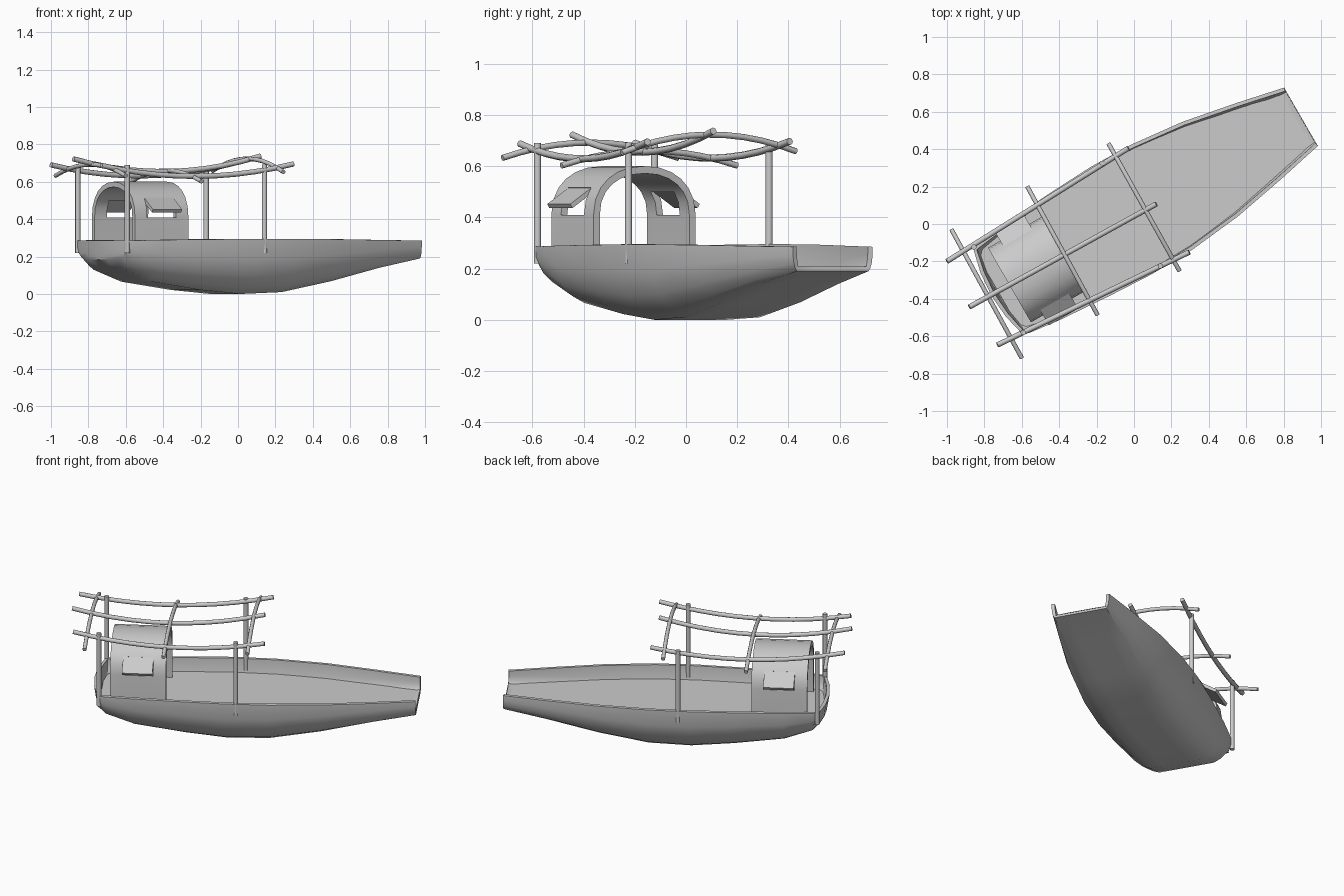
import bpy, bmesh, math
from mathutils import Matrix

if "Cube" in bpy.data.objects:
    bpy.data.objects.remove(bpy.data.objects["Cube"])

TURN = Matrix.Rotation(math.radians(30), 4, 'Z')   # whole boat sits at 30 degrees
V0 = 0.05                                          # boat centre line


def mesh_from_quads(name, quads, thickness=0, smooth=35):
    bm = bmesh.new()
    for q in quads:
        bm.faces.new([bm.verts.new(p) for p in q])
    bmesh.ops.remove_doubles(bm, verts=bm.verts, dist=0.0005)
    bmesh.ops.recalc_face_normals(bm, faces=bm.faces)
    me = bpy.data.meshes.new(name)
    bm.to_mesh(me)
    bm.free()
    ob = bpy.data.objects.new(name, me)
    bpy.context.collection.objects.link(ob)
    ob.matrix_world = TURN
    if thickness:
        mod = ob.modifiers.new("thickness", 'SOLIDIFY')
        mod.thickness = thickness
        mod.offset = -1
    bpy.ops.object.select_all(action='DESELECT')
    ob.select_set(True)
    bpy.context.view_layer.objects.active = ob
    if thickness:
        bpy.ops.object.modifier_apply(modifier="thickness")
    bpy.ops.object.shade_smooth_by_angle(angle=math.radians(smooth))
    return ob


def pole(name, a, b, bend=0, radius=0.014):
    """Round pole from a to b, bent up or down in the middle."""
    cu = bpy.data.curves.new(name, 'CURVE')
    cu.dimensions = '3D'
    cu.bevel_depth = radius
    cu.bevel_resolution = 2
    cu.use_fill_caps = True
    n = 11 if bend else 2
    sp = cu.splines.new('POLY')
    sp.points.add(n - 1)
    for i, pt in enumerate(sp.points):
        t = i / (n - 1)
        p = [a[k] + (b[k] - a[k]) * t for k in range(3)]
        p[2] += bend * 4 * t * (1 - t)
        pt.co = (*p, 1)
    sp.use_smooth = True
    ob = bpy.data.objects.new(name, cu)
    bpy.context.collection.objects.link(ob)
    ob.matrix_world = TURN


# Hull stations: position, half width, keel height, bottom width fraction, rim height
stations = [(-.81, .266, .185, .72, .285), (-.765, .276, .13, .62, .286),
            (-.6, .296, .066, .55, .289), (-.3, .318, .022, .5, .292),
            (-.05, .33, 0, .5, .294), (.2, .325, .01, .52, .294),
            (.5, .293, .068, .6, .292), (.8, .236, .14, .74, .288),
            (1.06, .18, .19, .9, .285)]
STEPS = [(1, 0), (.97, .35), (.75, .68), (.4, .88), (0, 1)]   # side curve
COLS = [-1, -.5, 0, .5, 1]


def hull_point(st, j, s):
    u, w, k, bf, top = st
    f, d = STEPS[j]
    bulge = 0.042 * (1 - s * s) * (1 - .4 * d) if u < -.8 else 0
    return (u - bulge, V0 + s * w * (bf + (1 - bf) * f), top - (top - k) * d)


def ring(st):
    return ([hull_point(st, j, -1) for j in range(4)]
            + [hull_point(st, 4, s) for s in COLS]
            + [hull_point(st, j, 1) for j in (3, 2, 1, 0)])


quads = []
for s0, s1 in zip(stations, stations[1:]):
    a, b = ring(s0), ring(s1)
    quads += [(a[i], a[i + 1], b[i + 1], b[i]) for i in range(len(a) - 1)]
stern = stations[0]
for j in range(4):
    for c, d in zip(COLS, COLS[1:]):
        quads.append((hull_point(stern, j, c), hull_point(stern, j, d),
                      hull_point(stern, j + 1, d), hull_point(stern, j + 1, c)))
mesh_from_quads("hull", quads, 0.02)

# Deck
quads = []
for s0, s1 in zip(stations, stations[1:]):
    row = []
    for st in (s0, s1):
        inset = st[1] * (.965 if st[0] < .9 else .94) - .008
        row.append([(st[0], V0 + s * inset, .205) for s in (-1, 1)])
    quads.append((row[0][0], row[0][1], row[1][1], row[1][0]))
mesh_from_quads("deck", quads)

# Arched cabin with a window left open in each side
angles = [0, 16, 32, 46, 60, 75, 90]
half = [(.23, .2)] + [(.23 * math.cos(math.radians(a)) ** .92,
                       .41 + .19 * math.sin(math.radians(a)) ** .92) for a in angles[:-1]]
profile = half + [(0, .6)] + [(-v, z) for v, z in reversed(half)]
cuts = [-.74, -.665, -.485, -.41]
quads = []
last = len(profile) - 2
for i in range(last + 1):
    for c in range(3):
        if c == 1 and min(i, last - i) in (1, 2):
            continue
        (v0, z0), (v1, z1) = profile[i], profile[i + 1]
        quads.append(((cuts[c], V0 + v0, z0), (cuts[c + 1], V0 + v0, z0),
                      (cuts[c + 1], V0 + v1, z1), (cuts[c], V0 + v1, z1)))
mesh_from_quads("cabin_arch", quads, 0.028)

# Propped window shutters
for side, name in ((1, "left_shutter"), (-1, "right_shutter")):
    path = [(.19, .52), (.292, .452)]
    sec = path + [(.282, .436), (.178, .505)]
    pts = [[(u, V0 + side * v, z) for v, z in sec] for u in (-.665, -.485)]
    q = [(pts[0][i], pts[0][(i + 1) % 4], pts[1][(i + 1) % 4], pts[1][i]) for i in range(4)]
    mesh_from_quads(name, q + [tuple(pts[0]), tuple(pts[1])])

# Upright posts
for name, u, v, top in (("stern_left_post", -.803, .322, .685), ("stern_right_post", -.803, -.206, .69),
                        ("middle_left_post", .015, .366, .685), ("middle_right_post", .01, -.265, .692)):
    pole(name, (u, v, .22), (u, v, top), radius=.0145)

# Sagging long roof poles
pole("left_roof_pole", (-.966, .327, .69), (.177, .366, .697), -.062)
pole("centre_roof_pole", (-.984, .056, .722), (.157, .033, .737), -.075)
pole("right_roof_pole", (-.956, -.195, .687), (.181, -.278, .695), -.062)

# Arched cross poles
pole("stern_cross_pole", (-.86, .462, .632), (-.878, -.321, .632), .06, .012)
pole("middle_cross_pole", (-.394, .458, .602), (-.412, -.324, .602), .058, .012)
pole("front_cross_pole", (.097, .44, .658), (.085, -.339, .652), .068, .012)
